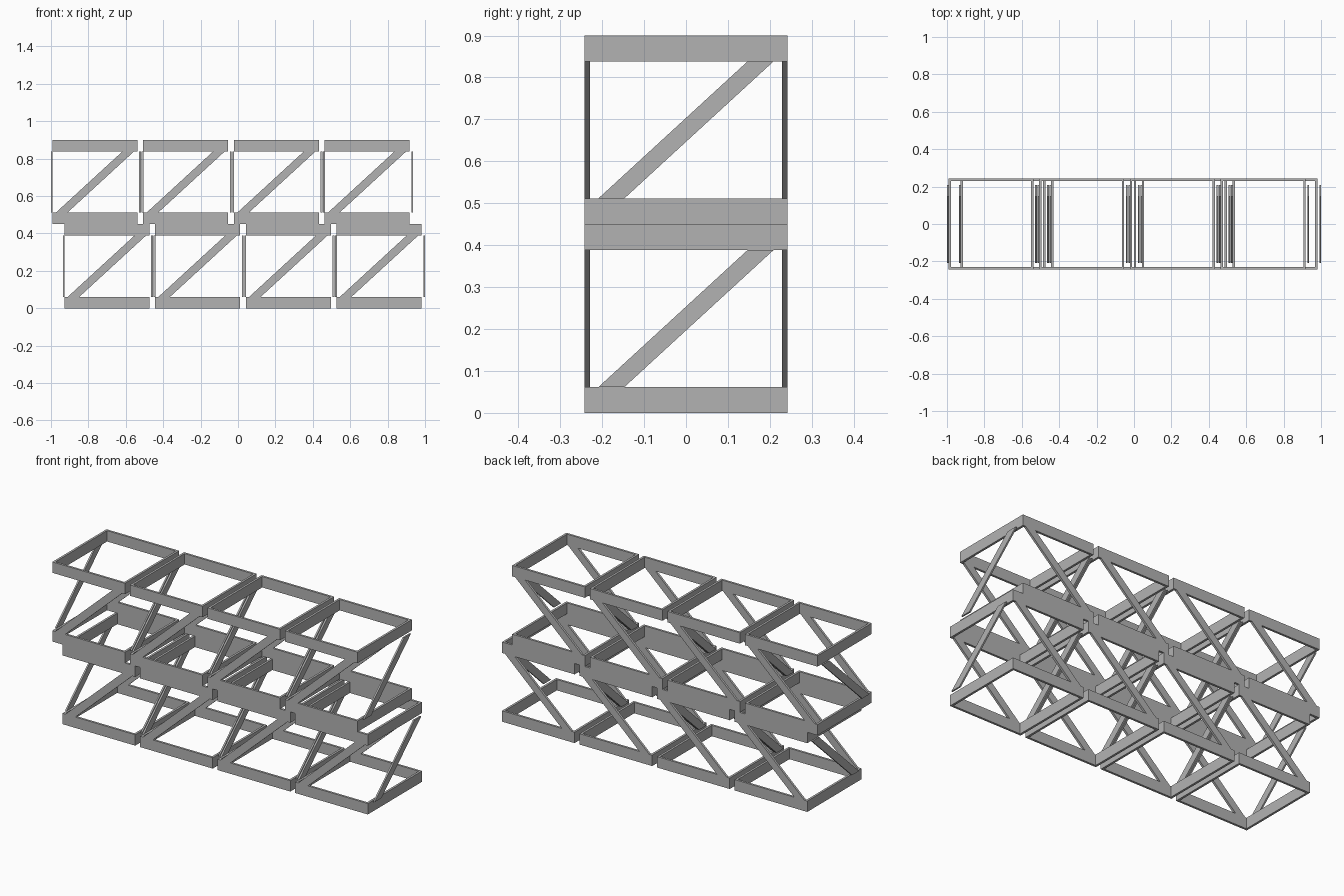
import bpy
import bmesh

cube = bpy.data.objects.get("Cube")
if cube:
    bpy.data.objects.remove(cube)

# Material
grey = bpy.data.materials.new("plain grey")
grey.use_nodes = True
colour = (0.45, 0.45, 0.45, 1)
grey.diffuse_color = colour
grey.node_tree.nodes["Principled BSDF"].inputs["Base Color"].default_value = colour

# Crate dimensions
LENGTH, DEPTH, HEIGHT = 0.4545, 0.484, 0.45
RAIL, THICK, BRACE_THICK = 0.0615, 0.0125, 0.009
PITCH = 0.485
HX, HY = LENGTH / 2, DEPTH / 2


def extruded(name, outline, thick, axis):
    """Extrude a (run, z) outline along x or y, from 0 to thick."""
    bm = bmesh.new()
    if axis == "y":
        verts = [bm.verts.new((r, 0, z)) for r, z in outline]
        move = (0, thick, 0)
    else:
        verts = [bm.verts.new((0, r, z)) for r, z in outline]
        move = (thick, 0, 0)
    face = bm.faces.new(verts)
    ext = bmesh.ops.extrude_face_region(bm, geom=[face], use_keep_orig=True)
    moved = [v for v in ext["geom"] if isinstance(v, bmesh.types.BMVert)]
    bmesh.ops.translate(bm, verts=moved, vec=move)
    bmesh.ops.recalc_face_normals(bm, faces=bm.faces)
    mesh = bpy.data.meshes.new(name)
    bm.to_mesh(mesh)
    bm.free()
    mesh.materials.append(grey)
    return mesh


def rail_outline(half):
    return [(-half, 0), (half, 0), (half, RAIL), (-half, RAIL)]


# Diagonal brace, cut flat where it meets the rails
brace_outline = [(-0.209, RAIL), (-0.147, RAIL),
                 (0.209, HEIGHT - RAIL), (0.147, HEIGHT - RAIL)]

long_rail = extruded("long_rail", rail_outline(HX), THICK, "y")
side_rail = extruded("side_rail", rail_outline(HY - THICK), THICK, "x")
long_brace = extruded("long_brace", brace_outline, THICK, "y")
side_brace = extruded("side_brace", brace_outline, BRACE_THICK, "x")


def place(name, mesh, x, y, z):
    obj = bpy.data.objects.new(name, mesh)
    obj.location = (x, y, z)
    bpy.context.collection.objects.link(obj)


def crate(tag, cx, z):
    for level, dz in (("bottom", 0), ("top", HEIGHT - RAIL)):
        place(f"{tag}_{level}_front_rail", long_rail, cx, -HY, z + dz)
        place(f"{tag}_{level}_back_rail", long_rail, cx, HY - THICK, z + dz)
        place(f"{tag}_{level}_right_rail", side_rail, cx - HX, 0, z + dz)
        place(f"{tag}_{level}_left_rail", side_rail, cx + HX - THICK, 0, z + dz)
    place(f"{tag}_front_brace", long_brace, cx, -HY, z)
    place(f"{tag}_back_brace", long_brace, cx, HY - THICK, z)
    # Side braces sit slightly outside the rails
    place(f"{tag}_right_brace", side_brace, cx - HX - 0.008, 0, z)
    place(f"{tag}_left_brace", side_brace, cx + HX + 0.0185 - BRACE_THICK, 0, z)


# Two staggered rows of four crates
for row, start, z in (("lower", -0.928, 0), ("upper", -0.992, HEIGHT)):
    for i in range(4):
        crate(f"{row}_crate_{i + 1}", start + HX + i * PITCH, z)
